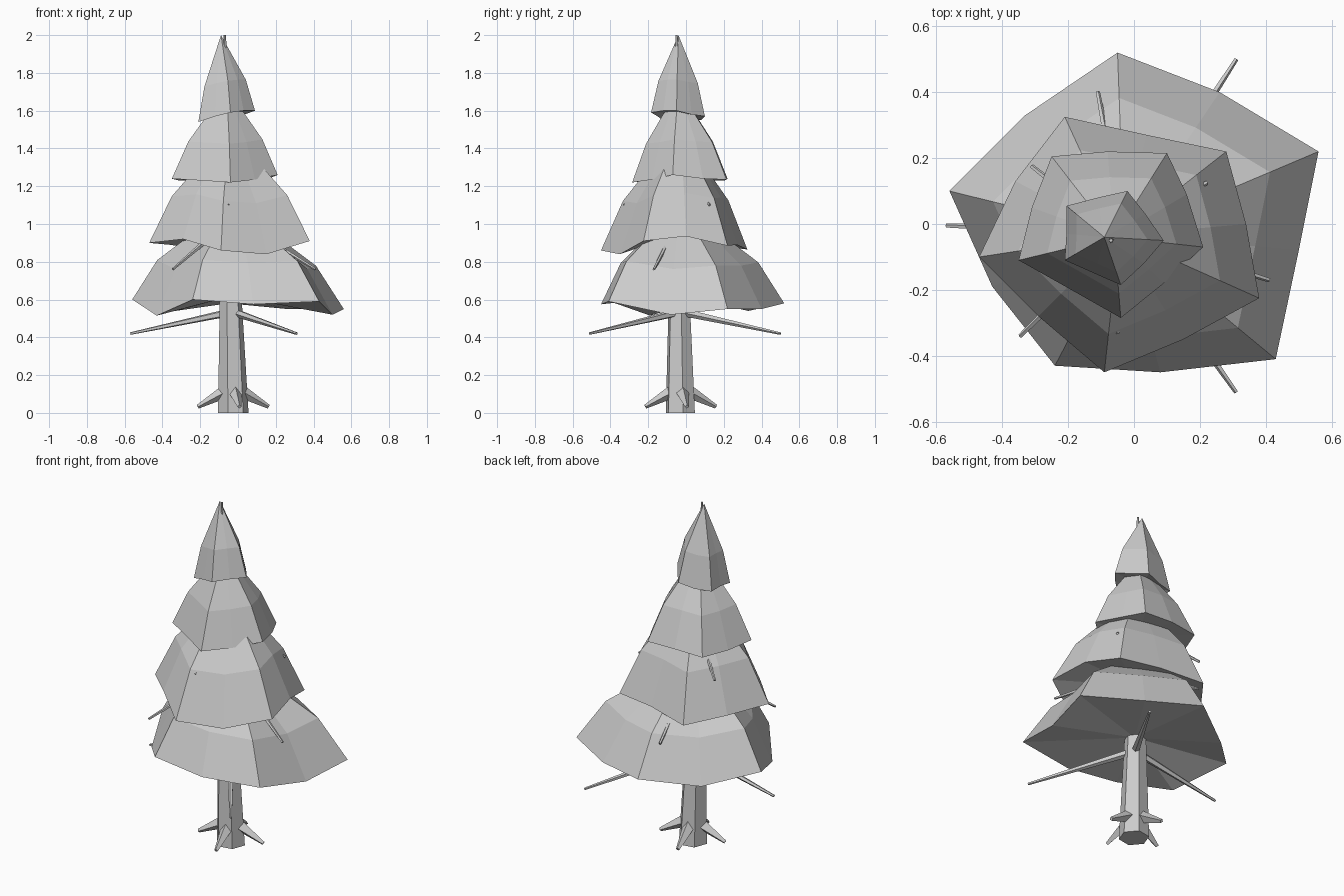
import bpy
from math import cos, sin, pi, radians
from mathutils import Vector

old = bpy.data.objects.get("Cube")
if old:
    bpy.data.objects.remove(old, do_unlink=True)

grey = bpy.data.materials.new("plain grey")
grey.use_nodes = True
COLOUR = (0.6, 0.6, 0.6, 1)
grey.diffuse_color = COLOUR
grey.node_tree.nodes["Principled BSDF"].inputs["Base Color"].default_value = COLOUR


def add_mesh(name, verts, faces):
    mesh = bpy.data.meshes.new(name)
    mesh.from_pydata(verts, [], faces)
    mesh.materials.append(grey)
    obj = bpy.data.objects.new(name, mesh)
    bpy.context.collection.objects.link(obj)
    return obj


def spike(name, start, end, r0, r1, sides=5, turn=0.0, level=False):
    """Tapered rod; level keeps its end rings horizontal."""
    start, end = Vector(start), Vector(end)
    axis = (end - start).normalized()
    u, v = Vector((1, 0, 0)), Vector((0, 1, 0))
    if not level:
        u = axis.cross(Vector((0, 0, 1))).normalized()
        v = axis.cross(u) * -1
    verts = [c + (u * cos(a) + v * sin(a)) * r
             for c, r in ((start, r0), (end, r1))
             for a in (turn + 2 * pi * i / sides for i in range(sides))]
    faces = [(i, (i + 1) % sides, sides + (i + 1) % sides, sides + i)
             for i in range(sides)]
    faces += [tuple(reversed(range(sides))), tuple(range(sides, 2 * sides))]
    return add_mesh(name, verts, faces)


def foliage(name, rim, apex, hollow, swell):
    """Drooping skirt: rim, swollen middle ring, apex and hollow underside."""
    n = len(rim)
    apex = Vector(apex)
    rim = [Vector(p) for p in rim]
    middle = []
    for p in rim:
        q = apex + (p - apex) * swell
        q.z = p.z + (apex.z - p.z) * 0.41
        middle.append(q)
    base = Vector((apex.x, apex.y, hollow))
    faces = []
    for i in range(n):
        j = (i + 1) % n
        faces += [(j, i, n + i, n + j), (n + j, n + i, 2 * n), (i, j, 2 * n + 1)]
    return add_mesh(name, rim + middle + [apex, base], faces)


# Foliage rims run clockwise from the back, corners alternating with edge middles
foliage("bottom_foliage", [
    (-.05, .52, .58), (.26, .40, .55), (.56, .22, .55), (.50, -.08, .52),
    (.43, -.41, .59), (.08, -.45, .575), (-.24, -.43, .60), (-.43, -.19, .515),
    (-.56, .10, .60), (-.33, .33, .54)], (-.03, -.03, 1.11), .62, .75)
foliage("lower_middle_foliage", [
    (-.21, .325, .865), (.04, .27, .89), (.28, .22, .885), (.34, 0, .935),
    (.38, -.225, .91), (.15, -.35, .84), (-.09, -.45, .86), (-.29, -.28, .92),
    (-.47, -.10, .90), (-.36, .13, .89)], (-.045, -.035, 1.5), .95, .72)
foliage("upper_middle_foliage", [
    (-.25, .205, 1.23), (-.08, .22, 1.24), (.10, .215, 1.235), (.16, .09, 1.24),
    (.21, -.07, 1.26), (.09, -.18, 1.235), (-.04, -.285, 1.22), (-.19, -.20, 1.23),
    (-.35, -.11, 1.24), (-.31, .05, 1.23)], (-.06, -.04, 1.72), 1.27, .70)
foliage("top_foliage", [
    (-.02, .10, 1.57), (.035, .03, 1.58), (.09, -.05, 1.60), (.03, -.12, 1.60),
    (-.04, -.185, 1.59), (-.12, -.15, 1.57), (-.21, -.11, 1.54), (-.205, -.03, 1.55),
    (-.205, .055, 1.55), (-.11, .08, 1.55)], (-.09, -.04, 2.0), 1.59, .73)

# Trunk with its tip showing beside the crown
spike("trunk", (-.025, -.03, 0), (-.07, -.05, 2.0), .082, .006, 6, radians(10), True)

# Roots
for k in range(4):
    a = radians(10 + 90 * k)
    d = Vector((cos(a), sin(a), 0))
    c = Vector((-.025, -.028, 0))
    spike(f"root_{k + 1}", c + d * .04 + Vector((0, 0, .115)),
          c + d * .19 + Vector((0, 0, .033)), .036, .011, 4)

# Bare branches in three whorls
whorls = (
    ("low_branch", (-.03, -.025, .535), .42, .022,
     ((-.57, -.005), (.31, .50), (.31, -.51))),
    ("middle_branch", (-.03, -.03, 1.03), .76, .018,
     ((-.11, .40), (.41, -.17), (-.345, -.34))),
    ("high_branch", (-.045, -.035, 1.3), 1.1, .016,
     ((-.31, .175), (.22, .125), (-.05, -.33))),
)
for name, start, z, r, tips in whorls:
    for k, (x, y) in enumerate(tips):
        spike(f"{name}_{k + 1}", start, (x, y, z), r, .007)
